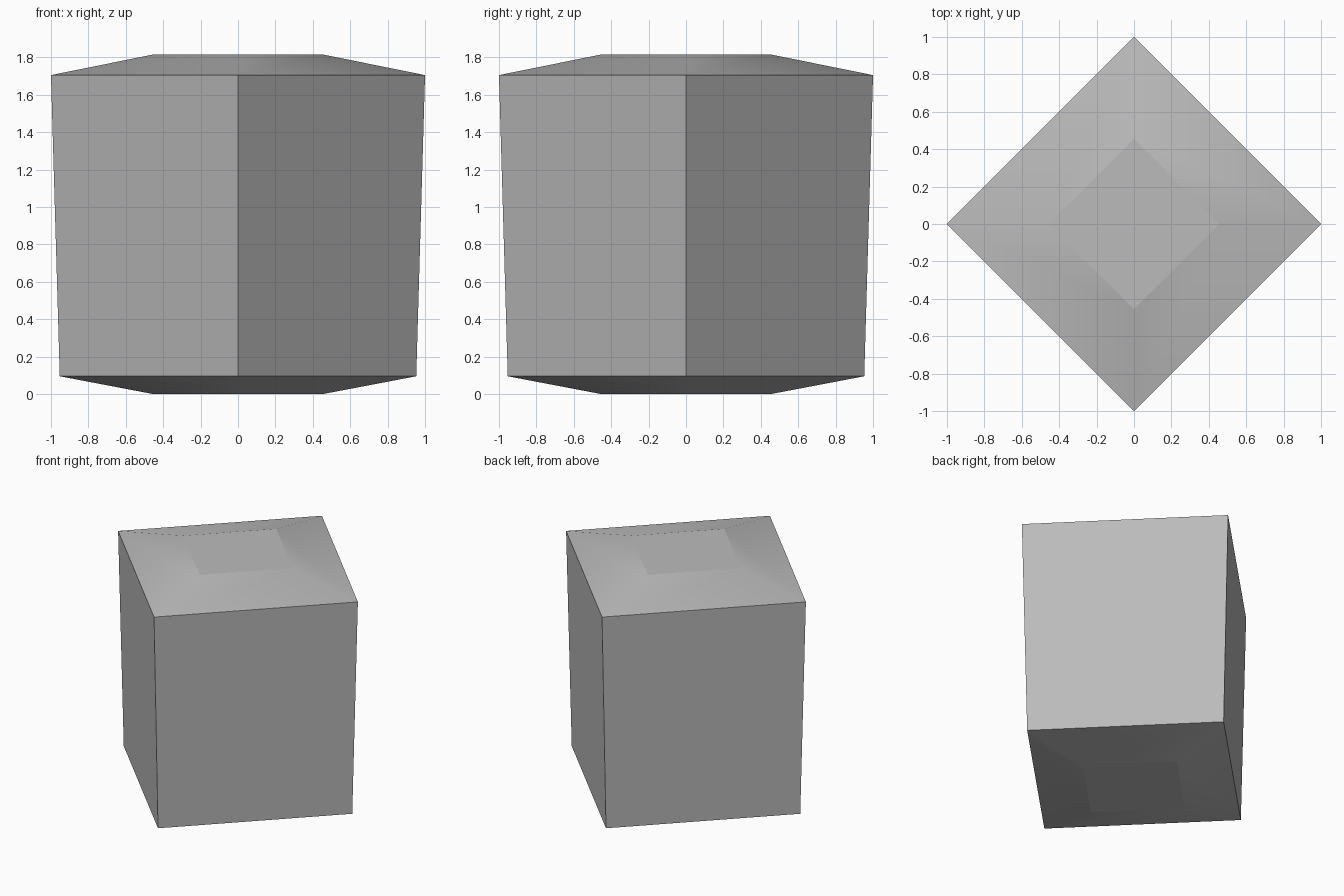
import bpy
import bmesh
from math import cos, sin, pi

cube = bpy.data.objects.get("Cube")
if cube:
    bpy.data.objects.remove(cube, do_unlink=True)

# Plain grey surface
GREY = (0.5, 0.5, 0.5, 1.0)
grey = bpy.data.materials.new("grey")
grey.use_nodes = True
grey.diffuse_color = GREY
grey.node_tree.nodes["Principled BSDF"].inputs["Base Color"].default_value = GREY

# Four-sided rings, as (radius, height) from the base to the lid
PROFILE = [(0.455, 0.0), (0.953, 0.095), (1.0, 1.705), (0.455, 1.815)]
SIDES = 4

bm = bmesh.new()
rings = [[bm.verts.new((r * cos(2 * pi * i / SIDES), r * sin(2 * pi * i / SIDES), z))
          for i in range(SIDES)] for r, z in PROFILE]

# Sloped shoulders and tall walls
for low, high in zip(rings, rings[1:]):
    for i in range(SIDES):
        j = (i + 1) % SIDES
        bm.faces.new((low[i], low[j], high[j], high[i]))

# Flat caps
bm.faces.new(rings[0][::-1])
bm.faces.new(rings[-1])
bm.normal_update()

# Shoulders blend into each other; walls and caps stay crisp
for face in bm.faces:
    face.smooth = True
for edge in bm.edges:
    a, b = edge.verts
    is_ring = abs(a.co.z - b.co.z) < 0.01
    is_wall = abs(a.co.z - b.co.z) > 1.0
    edge.smooth = not (is_ring or is_wall)

mesh = bpy.data.meshes.new("box_body")
bm.to_mesh(mesh)
bm.free()
mesh.materials.append(grey)
bpy.context.collection.objects.link(bpy.data.objects.new("box_body", mesh))
